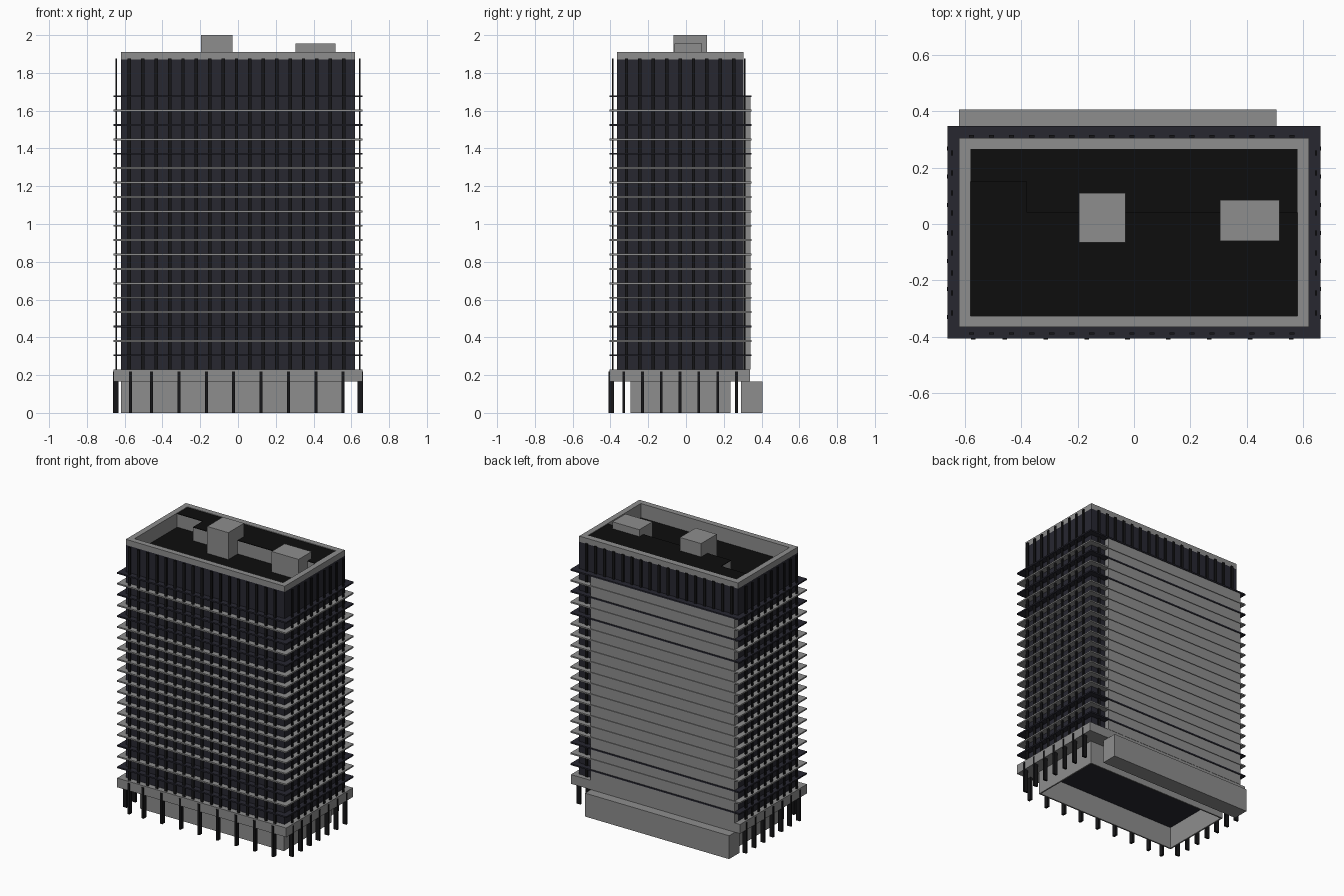
import bpy, bmesh
from mathutils import Matrix, Vector

if "Cube" in bpy.data.objects:
    bpy.data.objects.remove(bpy.data.objects["Cube"])


def material(name, rgb):
    m = bpy.data.materials.new(name)
    m.diffuse_color = (*rgb, 1)
    m.use_nodes = True
    m.node_tree.nodes["Principled BSDF"].inputs["Base Color"].default_value = m.diffuse_color
    return m


GLASS = material("dark_glass", (0.02, 0.02, 0.03))
BLACK = material("black_metal", (0.008, 0.008, 0.009))
ROOF = material("black_roof", (0.004, 0.004, 0.004))
GREY = material("concrete", (0.27, 0.27, 0.27))


def boxes(name, items, mat=GREY):
    """One object made of boxes, each given as x0, x1, y0, y1, z0, z1."""
    bm = bmesh.new()
    for x0, x1, y0, y1, z0, z1 in items:
        mid = Vector((x0 + x1, y0 + y1, z0 + z1)) / 2
        size = Matrix.Diagonal((x1 - x0, y1 - y0, z1 - z0, 1))
        bmesh.ops.create_cube(bm, size=1, matrix=Matrix.Translation(mid) @ size)
    me = bpy.data.meshes.new(name)
    bm.to_mesh(me)
    bm.free()
    me.materials.append(mat)
    ob = bpy.data.objects.new(name, me)
    bpy.context.collection.objects.link(ob)
    return ob


def ring(x0, x1, y0, y1, t, z0, z1):
    """Four walls of thickness t inside a rectangle."""
    return [(x0, x1, y0, y0 + t, z0, z1), (x0, x1, y1 - t, y1, z0, z1),
            (x0, x0 + t, y0 + t, y1 - t, z0, z1), (x1 - t, x1, y0 + t, y1 - t, z0, z1)]


# Ground floor: open-bottomed lobby, rear block, podium band
boxes("lobby_walls", ring(-0.56, 0.565, -0.295, 0.235, 0.01, 0, 0.165))
boxes("lobby_ceiling", [(-0.55, 0.555, -0.285, 0.225, 0.155, 0.164)], GLASS)
boxes("rear_block", [(-0.62, 0.505, 0.29, 0.405, 0, 0.165)])
boxes("podium_band", [(-0.66, 0.66, -0.405, 0.34, 0.165, 0.23)])

# Ground columns on the front and both sides
cols = [(x - 0.008, x + 0.008, -0.409, -0.38, 0, 0.218)
        for x in [-0.569] + [-0.458 + 0.145 * i for i in range(8)]]
for i in range(7):
    y = -0.33 + 0.0995 * i
    cols += [(s * 0.648 - 0.015, s * 0.648 + 0.015, y - 0.007, y + 0.007, 0, 0.218)
             for s in (-1, 1)]
boxes("ground_columns", cols, BLACK)

# Tower body and parapet
boxes("tower_body", [(-0.62, 0.62, -0.365, 0.305, 0.23, 1.80)]
      + ring(-0.62, 0.62, -0.365, 0.305, 0.01, 1.80, 1.87), GLASS)
boxes("parapet_cap", ring(-0.62, 0.62, -0.365, 0.305, 0.04, 1.87, 1.91))
boxes("parapet_lining", ring(-0.61, 0.61, -0.355, 0.295, 0.03, 1.80, 1.87))

# Roof: low front deck, stepped raised rear deck, plant rooms
boxes("lower_roof", [(-0.58, 0.58, -0.325, 0.265, 1.80, 1.81)], ROOF)
steps = [(-0.58, -0.38, 0.15, 0.265), (-0.38, 0.58, 0.04, 0.265)]
boxes("roof_step", [(*s, 1.81, 1.902) for s in steps])
boxes("raised_roof", [(*s, 1.902, 1.906) for s in steps], ROOF)
boxes("plant_rooms", [(-0.195, -0.03, -0.065, 0.11, 1.81, 2.0),
                      (0.305, 0.515, -0.06, 0.085, 1.81, 1.955)])

# Projecting floor plates, some of them dark
dark = {0, 2, 14, 16, 18}
plates = [(-0.66, 0.66, -0.405, 0.347, 0.300 + 0.0762 * i, 0.310 + 0.0762 * i)
          for i in range(19)]
boxes("grey_floor_plates", [p for i, p in enumerate(plates) if i not in dark])
boxes("dark_floor_plates", [p for i, p in enumerate(plates) if i in dark], GLASS)

# Rear solid wall
boxes("rear_wall_panel", [(-0.62, 0.505, 0.305, 0.342, 0.23, 1.675)])

# Slim vertical fins standing clear of the facade
fins = []
for k in range(17):
    x = -0.575 + 0.0709 * k
    for y in (-0.388, 0.311):
        fins.append((x - 0.009, x + 0.009, y - 0.004, y + 0.004, 0.23, 1.875))
for k in range(9):
    y = -0.315 + 0.0709 * k
    for x in (-0.645, 0.645):
        fins.append((x - 0.004, x + 0.004, y - 0.009, y + 0.009, 0.23, 1.875))
boxes("facade_fins", fins, BLACK)
